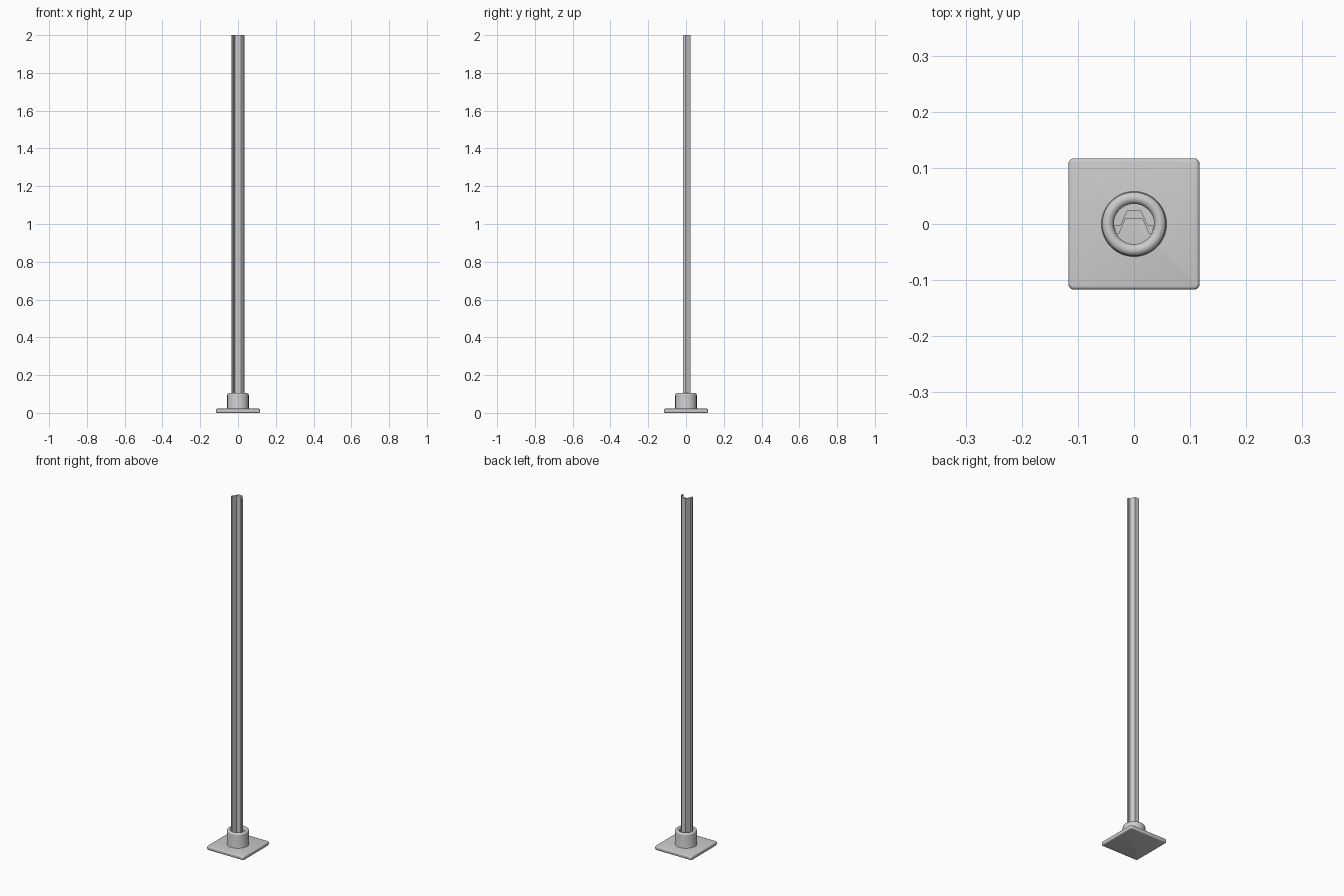
import bpy, bmesh, math

if "Cube" in bpy.data.objects:
    bpy.data.objects.remove(bpy.data.objects["Cube"])


def make_object(name, bm, smooth=True):
    bmesh.ops.recalc_face_normals(bm, faces=bm.faces)
    mesh = bpy.data.meshes.new(name)
    bm.to_mesh(mesh)
    bm.free()
    obj = bpy.data.objects.new(name, mesh)
    bpy.context.collection.objects.link(obj)
    bpy.ops.object.select_all(action='DESELECT')
    obj.select_set(True)
    bpy.context.view_layer.objects.active = obj
    if smooth:
        bpy.ops.object.shade_smooth_by_angle(angle=math.radians(35))
    return obj


# Square base plate: rounded corners, then softened rims
PLATE_TOP = 0.022
bm = bmesh.new()
bmesh.ops.create_cube(bm, size=1)
for v in bm.verts:
    v.co = (v.co.x * 0.234, v.co.y * 0.234, (v.co.z + 0.5) * PLATE_TOP)
corners = [e for e in bm.edges if abs(e.verts[0].co.z - e.verts[1].co.z) > 0.01]
bmesh.ops.bevel(bm, geom=corners, offset=0.01, segments=4, profile=0.5, affect='EDGES')
rims = [e for e in bm.edges if abs(e.verts[0].co.z - e.verts[1].co.z) < 1e-5]
bmesh.ops.bevel(bm, geom=rims, offset=0.006, segments=3, profile=0.5, affect='EDGES')
make_object("base_plate", bm)

# Socket collar: lathed tube with a fully rounded lip
R_OUT, R_IN, TOP, SIDES = 0.057, 0.036, 0.105, 48
mid, lip = (R_OUT + R_IN) / 2, (R_OUT - R_IN) / 2
profile = [(R_OUT + 0.002, PLATE_TOP - 0.004), (R_OUT, PLATE_TOP + 0.004)]
profile += [(mid + lip * math.cos(a), TOP - lip + lip * math.sin(a))
            for a in (math.pi * i / 10 for i in range(11))]
profile += [(R_IN, PLATE_TOP - 0.004)]
bm = bmesh.new()
rings = [[bm.verts.new((r * math.cos(2 * math.pi * k / SIDES),
                        r * math.sin(2 * math.pi * k / SIDES), z))
          for k in range(SIDES)] for r, z in profile]
for a, b in zip(rings, rings[1:] + rings[:1]):
    for k in range(SIDES):
        n = (k + 1) % SIDES
        bm.faces.new((a[k], a[n], b[n], b[k]))
make_object("socket_collar", bm)

# Upright post: hat-shaped channel section, mirrored in x and extruded
half = [(0.0125, 0.024), (0.025, -0.003), (0.035, -0.003),
        (0.033, -0.017), (0.0265, -0.017), (0.015, 0.010)]
section = half + [(-x, y) for x, y in reversed(half)]
bm = bmesh.new()
face = bm.faces.new([bm.verts.new((x, y, PLATE_TOP - 0.004)) for x, y in section])
up = bmesh.ops.extrude_face_region(bm, geom=[face], use_keep_orig=True)
for v in up["geom"]:
    if isinstance(v, bmesh.types.BMVert):
        v.co.z = 2.0
make_object("channel_post", bm, smooth=False)
